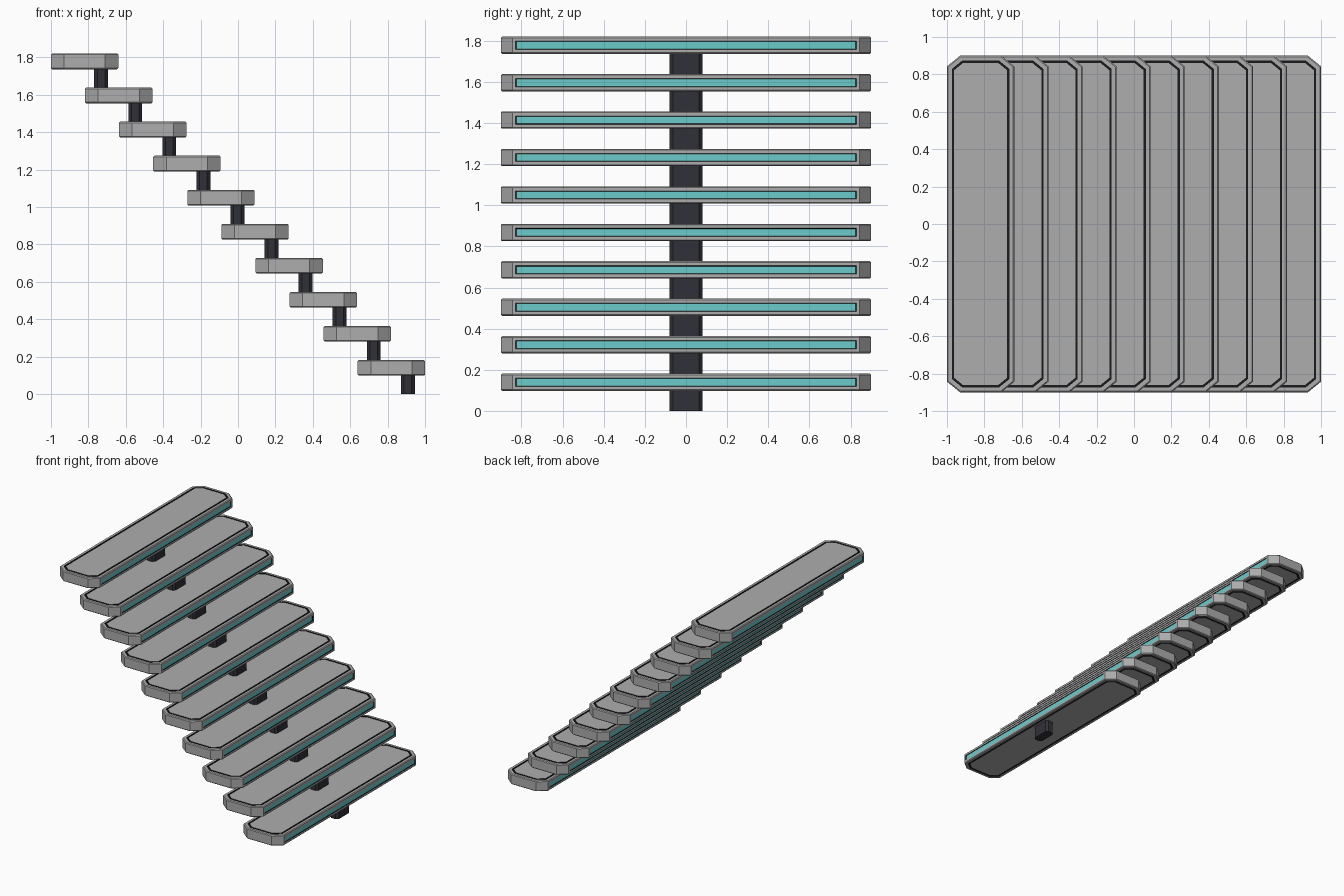
import bpy, bmesh

if "Cube" in bpy.data.objects:
    bpy.data.objects.remove(bpy.data.objects["Cube"])

COUNT, PITCH = 10, 0.182
HX, HY, HZ = 0.18, 0.9, 0.042      # half sizes of one tread
CX, CY = 0.07, 0.057               # corner cuts in plan


def material(name, color):
    m = bpy.data.materials.new(name)
    m.diffuse_color = (*color, 1)
    m.use_nodes = True
    m.node_tree.nodes["Principled BSDF"].inputs["Base Color"].default_value = m.diffuse_color
    return m


GREY = material("grey_metal", (0.42, 0.42, 0.42))
BLACK = material("black_groove", (0.01, 0.01, 0.012))
TEAL = material("teal_strip", (0.15, 0.6, 0.6))
DARK = material("dark_post", (0.03, 0.03, 0.04))


def octagon(hx, hy, cx, cy):
    return [(hx, -hy + cy), (hx, hy - cy), (hx - cx, hy), (-hx + cx, hy),
            (-hx, hy - cy), (-hx, -hy + cy), (-hx + cx, -hy), (hx - cx, -hy)]


def skin(bm, rings):
    """Bridge stacked 8-point rings and cap both ends; returns wall faces per band."""
    loops = [[bm.verts.new((x, y, z)) for x, y in pts] for pts, z in rings]
    bands = []
    for a, b in zip(loops, loops[1:]):
        bands.append([bm.faces.new((a[i], a[(i + 1) % 8], b[(i + 1) % 8], b[i]))
                      for i in range(8)])
    bm.faces.new(loops[0][::-1])
    bm.faces.new(loops[-1])
    return bands


def to_mesh(bm, name, mats):
    me = bpy.data.meshes.new(name)
    bm.normal_update()
    bm.to_mesh(me)
    bm.free()
    for m in mats:
        me.materials.append(m)
    return me


# tread: bevelled slab, black groove around the inset panel, lit strips in long sides
def tread_mesh():
    bm = bmesh.new()

    def ring(inset, z):
        return octagon(HX - inset, HY - inset, CX - inset * 0.55, CY - inset * 0.45), z

    half = [(0.0, HZ - 0.006), (0.006, HZ), (0.026, HZ), (0.026, HZ - 0.008),
            (0.038, HZ - 0.008), (0.038, HZ)]
    rings = [ring(i, -z) for i, z in reversed(half)] + [ring(i, z) for i, z in half]
    bands = skin(bm, rings)
    for k in (0, 1, 2, 8, 9, 10):
        for f in bands[k]:
            f.material_index = 1
    bm.normal_update()
    for f in (bands[5][0], bands[5][4]):
        bmesh.ops.inset_individual(bm, faces=[f], thickness=0.022)
        r = bmesh.ops.inset_individual(bm, faces=[f], thickness=0.004, depth=-0.004)
        for g in r["faces"]:
            g.material_index = 1
        f.material_index = 2
    return to_mesh(bm, "tread", [GREY, BLACK, TEAL])


# post: octagonal stub below each tread
def post_mesh():
    bm = bmesh.new()
    o = octagon(0.037, 0.08, 0.017, 0.017)
    skin(bm, [(o, 0.0), (o, 0.1)])
    return to_mesh(bm, "post", [DARK])


tread, post = tread_mesh(), post_mesh()
for i in range(COUNT):
    x = 0.82 - i * 1.64 / (COUNT - 1)
    z = i * PITCH
    for name, me, loc in (("tread", tread, (x, 0, z + 0.098 + HZ)),
                          ("post", post, (x + 0.088, 0, z))):
        ob = bpy.data.objects.new(f"{name}_{i + 1}", me)
        ob.location = loc
        bpy.context.collection.objects.link(ob)
